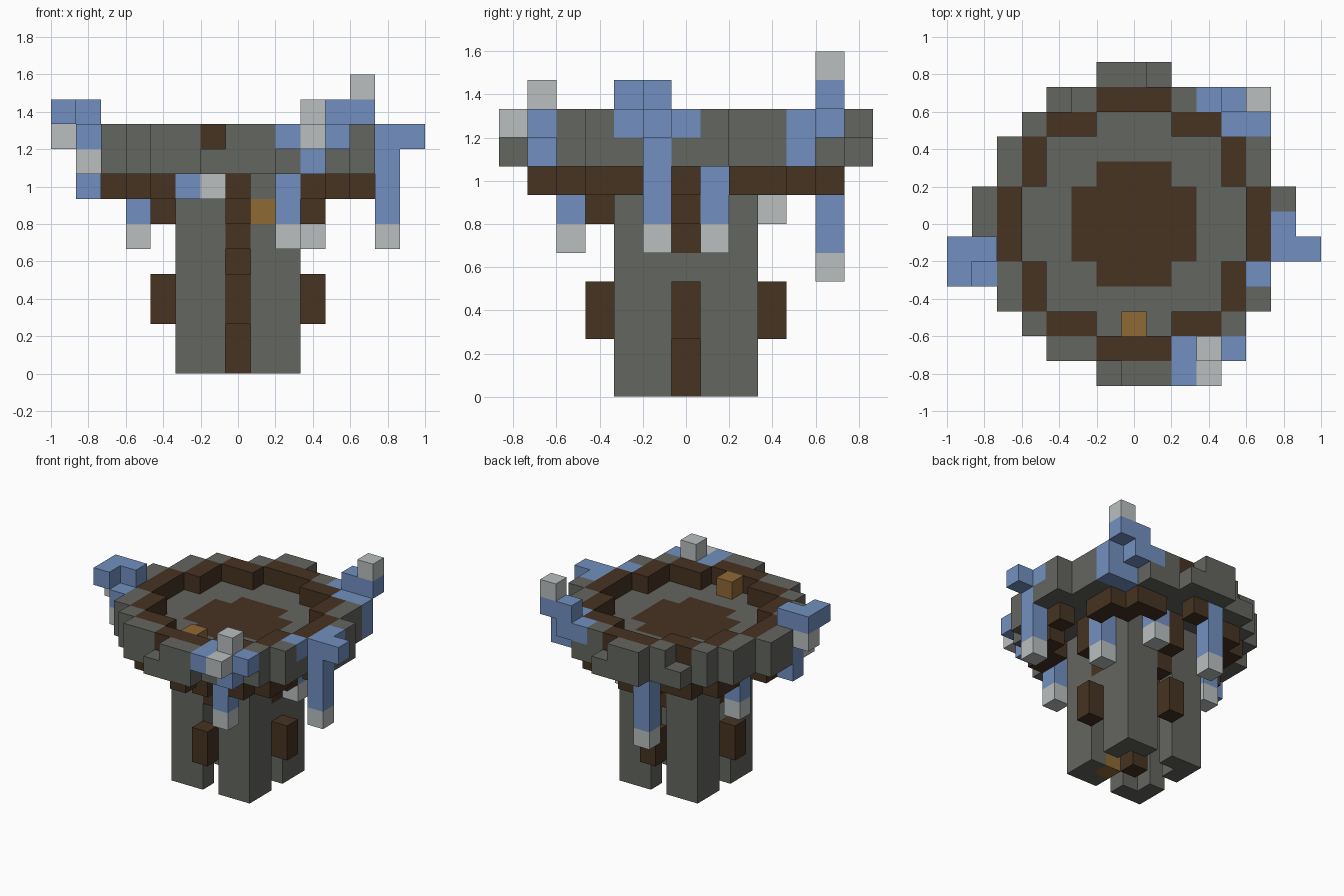
import bpy
import bmesh
from mathutils import Vector

if "Cube" in bpy.data.objects:
    bpy.data.objects.remove(bpy.data.objects["Cube"], do_unlink=True)

UNIT = 2 / 15  # edge of one block


def make_material(name, colour):
    mat = bpy.data.materials.new(name)
    mat.use_nodes = True
    rgba = (*colour, 1)
    mat.diffuse_color = rgba
    mat.node_tree.nodes["Principled BSDF"].inputs["Base Color"].default_value = rgba
    return mat


MATERIALS = {
    "stone": make_material("stone grey", (.127, .133, .115)),
    "wood": make_material("dark brown", (.061, .033, .016)),
    "gold": make_material("ochre gold", (.275, .144, .036)),
    "vine": make_material("soft blue", (.171, .279, .527)),
    "tip": make_material("pale grey", (.491, .521, .521)),
}

blocks = {}  # grid cell -> (part name, material key); later parts replace earlier ones


def put(part, mat, cell):
    blocks[tuple(cell)] = (part, mat)


def column(part, mat, x, y, low, high):
    for z in range(low, high + 1):
        put(part, mat, (x, y, z))


def mirrored(part, mat, x, y, low, high):
    """Repeat a column in all four quadrants and across the diagonal."""
    for a, b in ((x, y), (y, x)):
        for sx in (1, -1):
            for sy in (1, -1):
                column(part, mat, a * sx, b * sy, low, high)


STEPS = {"e": (1, 0, 0), "w": (-1, 0, 0), "n": (0, 1, 0),
         "s": (0, -1, 0), "u": (0, 0, 1), "d": (0, 0, -1)}


def tendril(part, start, walk="", tip=True):
    """Blue path of blocks that ends in a pale tip."""
    cell = Vector(start)
    trail = [cell.copy()]
    for letter in walk:
        cell = cell + Vector(STEPS[letter])
        trail.append(cell.copy())
    for c in trail:
        put(part, "vine", (round(v) for v in c))
    if tip:
        put(part + "_tip", "tip", (round(v) for v in trail[-1]))


# Bowl floor: stepped disc with a brown cross in the middle
reach = [6, 6, 5, 5, 4, 3, 1]
for y in range(-6, 7):
    for x in range(-reach[abs(y)], reach[abs(y)] + 1):
        centre = max(abs(x), abs(y)) <= 2 and abs(x) + abs(y) < 4
        put("floor_centre" if centre else "floor", "wood" if centre else "stone", (x, y, 8))

# Rim: stone outside, wood lining inside, wood supports below
for x, y in ((6, 0), (6, 1), (5, 2), (5, 3), (4, 4)):
    mirrored("rim", "stone", x, y, 9, 9)
for x, y in ((5, 0), (5, 1), (4, 2), (4, 3)):
    mirrored("rim_lining", "wood", x, y, 9, 9)
for x, y in ((5, 0), (4, 2), (4, 3), (3, 3)):
    mirrored("under_ring", "wood", x, y, 7, 7)
for gap in ((-1, -6, 9), (1, 6, 9), (-3, 5, 9)):
    blocks.pop(gap, None)

# Four angled legs around a wooden core, with brackets between them
for x, y in ((2, 2), (2, 1)):
    mirrored("legs", "stone", x, y, 0, 7)
column("core", "wood", 0, 0, 0, 7)
mirrored("lower_bracket", "wood", 3, 0, 2, 3)
mirrored("upper_bracket", "wood", 3, 0, 6, 7)
mirrored("leg_tie", "wood", 2, 0, 5, 7)
put("leg_bridge", "stone", (2, 0, 4))
for cell in ((0, -4, 9), (1, -2, 6), (1, -1, 0)):
    put("gold_block", "gold", cell)

# Tendrils growing over the rim
tendril("left_tendril", (6, 0, 9), "sewdddd")
tendril("left_stub", (5, -2, 9), tip=False)
tendril("front_tendril", (2, -5, 9), "se")
tendril("front_upright", (4, -5, 9), "wduu")
tendril("back_upright", (3, 5, 9), "eueu")
tendril("back_root", (4, 4, 8), "ued", tip=False)
tendril("right_tendril", (-6, -1, 7), "uuuwsnd")
tendril("right_drop", (-6, -2, 9), "d")

# Tendrils hanging under the bowl
tendril("hanging_front", (2, -4, 7), "dd")
tendril("hanging_left", (3, 1, 7), "dd")
tendril("hanging_back", (1, 3, 7), "d")
tendril("hanging_rear_drop", (-1, 5, 7), "ddd")
tendril("hanging_right", (-4, 1, 7), "dd")
tendril("hanging_sideways", (-2, -4, 7), "e")


def build_part(name, mat, cells):
    """Join one part's blocks, leaving out faces buried against other blocks."""
    bm = bmesh.new()
    for cell in cells:
        middle = Vector(cell) + Vector((0, 0, .5))
        for step in STEPS.values():
            if tuple(c + s for c, s in zip(cell, step)) in blocks:
                continue
            normal = Vector(step)
            side = Vector((normal.y, normal.z, normal.x))
            other = normal.cross(side)
            corners = [middle + (normal + side * a + other * b) / 2
                       for a, b in ((-1, -1), (1, -1), (1, 1), (-1, 1))]
            bm.faces.new([bm.verts.new(c * UNIT) for c in corners])
    bmesh.ops.remove_doubles(bm, verts=bm.verts, dist=.001)
    mesh = bpy.data.meshes.new(name)
    bm.to_mesh(mesh)
    bm.free()
    mesh.materials.append(MATERIALS[mat])
    bpy.context.collection.objects.link(bpy.data.objects.new(name, mesh))


parts = {}
for cell, key in blocks.items():
    parts.setdefault(key, []).append(cell)
for (name, mat), cells in parts.items():
    build_part(name, mat, cells)
